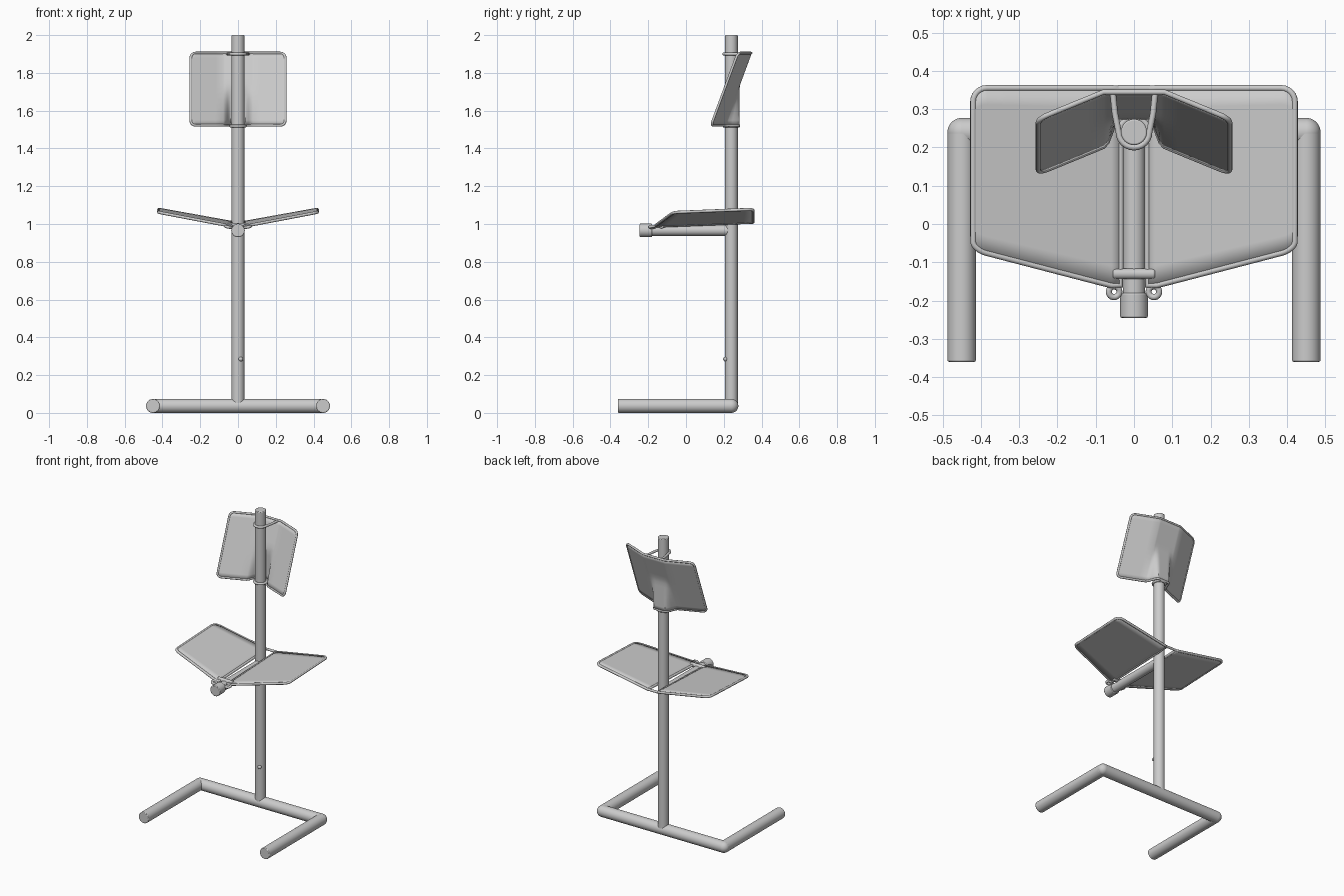
import bpy, bmesh
from math import sin, cos, pi
from mathutils import Vector

if "Cube" in bpy.data.objects:
    bpy.data.objects.remove(bpy.data.objects["Cube"])

PY = 0.24  # y of the upright pole


def finish(o, name, angle=0.7):
    o.name = name
    bpy.ops.object.select_all(action='DESELECT')
    o.select_set(True)
    bpy.context.view_layer.objects.active = o
    bpy.ops.object.shade_smooth_by_angle(angle=angle)
    return o


def tube(name, a, b, r, bevel=0.004):
    a, b = Vector(a), Vector(b)
    d = b - a
    bpy.ops.mesh.primitive_cylinder_add(vertices=40, radius=r, depth=d.length, location=(a + b) / 2)
    o = bpy.context.object
    o.rotation_euler = d.to_track_quat('Z', 'Y').to_euler()
    if bevel:
        m = o.modifiers.new('soft_end', 'BEVEL')
        m.width, m.segments = bevel, 2
        m.limit_method = 'ANGLE'
    return finish(o, name)


def ball(name, p, r):
    bpy.ops.mesh.primitive_uv_sphere_add(segments=40, ring_count=20, radius=r, location=p)
    return finish(bpy.context.object, name)


def ring(name, p, R, r, rot=(0, 0, 0)):
    bpy.ops.mesh.primitive_torus_add(major_radius=R, minor_radius=r, major_segments=40,
                                     minor_segments=12, location=p, rotation=rot)
    return finish(bpy.context.object, name)


def wire(name, pts, r, closed=False):
    cu = bpy.data.curves.new(name, 'CURVE')
    cu.dimensions = '3D'
    cu.bevel_depth, cu.bevel_resolution, cu.use_fill_caps = r, 3, True
    s = cu.splines.new('POLY')
    s.points.add(len(pts) - 1)
    for q, p in zip(s.points, pts):
        q.co = (*p, 1)
    s.use_cyclic_u = closed
    o = bpy.data.objects.new(name, cu)
    bpy.context.collection.objects.link(o)
    return o


def sling(name, cols, surf, thick, rim, rows=10):
    """Fabric panel: cols = (u, low, high), surf maps (u, v) to a point; hemmed rim around it."""
    bm = bmesh.new()
    grid = [[bm.verts.new(surf(u, lo + (hi - lo) * i / rows)) for i in range(rows + 1)]
            for u, lo, hi in cols]
    for c, d in zip(grid, grid[1:]):
        for i in range(rows):
            bm.faces.new((c[i], d[i], d[i + 1], c[i + 1]))
    bmesh.ops.recalc_face_normals(bm, faces=bm.faces)
    me = bpy.data.meshes.new(name)
    outline = [c[0].co.copy() for c in grid] + [v.co.copy() for v in grid[-1][1:-1]]
    outline += [c[-1].co.copy() for c in reversed(grid)] + [v.co.copy() for v in grid[0][-2:0:-1]]
    bm.to_mesh(me)
    bm.free()
    o = bpy.data.objects.new(name, me)
    bpy.context.collection.objects.link(o)
    m = o.modifiers.new('thickness', 'SOLIDIFY')
    m.thickness, m.offset = thick, 0
    finish(o, name)
    wire(name + '_hem', outline, rim, True)


# Base: U of tubes with rounded corners
BR = 0.037
tube('base_back_bar', (-0.45, PY, BR), (0.45, PY, BR), BR, 0)
for s, n in ((-1, 'left'), (1, 'right')):
    tube('base_leg_' + n, (s * 0.45, PY, BR), (s * 0.45, -0.36, BR), BR)
    ball('base_corner_' + n, (s * 0.45, PY, BR), BR)

# Upright pole, button and seat support tube
tube('upright_pole', (0, PY, 0.04), (0, PY, 2.0), 0.034)
ball('pole_button', (0.015, 0.208, 0.285), 0.012)
tube('seat_tube', (0, PY, 0.966), (0, -0.2, 0.966), 0.029, 0)
tube('seat_tube_cap', (0, -0.18, 0.966), (0, -0.245, 0.966), 0.036)


# Seat: two mirrored sloping panels with a slot between
def seat_pt(x, y):
    return Vector((x, y, 0.982 + 0.04 * (y + 0.16) + 0.18 * abs(x)))


def corner(k, r):
    return r * (1 - cos(k)), r * sin(k)


for s, n in ((-1, 'left'), (1, 'right')):
    cols = []
    R = 0.035
    xs = [0.035, 0.06, 0.15, 0.25, 0.33] + [0.42 - R + R * sin(i * pi / 12) for i in range(7)]
    for x in xs:
        t = min(1, max(0, (x - 0.42 + R) / R))
        drop = 1 - (1 - t * t) ** 0.5
        cols.append((s * x, -0.16 + 0.26 * max(0, x - 0.06) + 0.02 * drop, 0.355 - R * drop))
    sling('seat_' + n, cols, seat_pt, 0.01, 0.008)
    # Front hook loops holding the seat frame
    ring('seat_hook_' + n, (s * 0.052, -0.177, 0.985), 0.014, 0.008, (0.1, s * -0.2, 0))
wire('seat_back_link', [seat_pt(-0.04, 0.355), seat_pt(0.04, 0.355)], 0.008)
tube('seat_cross_clip', (-0.055, -0.13, 0.99), (0.055, -0.13, 0.99), 0.014)


# Backrest: leaning winged panel that wraps behind the pole
Z0, Z1, W = 1.522, 1.905, 0.25


def back_pt(x, z):
    a = abs(x)
    y = 0.2 + 0.37 * (z - 1.515) - 0.41 * max(0, a - 0.08)
    if a < 0.08:
        k = min(1, (0.08 - a) / 0.04)
        y += max(0, 0.279 - y) * k * k * (3 - 2 * k)
    return Vector((x, y, z))


R = 0.025
half = [0.01 * i for i in range(9)] + [0.12, 0.17] + [W - R + R * sin(i * pi / 12) for i in range(7)]
cols = []
for x in [-v for v in reversed(half[1:])] + half:
    t = min(1, max(0, (abs(x) - W + R) / R))
    drop = R * (1 - (1 - t * t) ** 0.5)
    cols.append((x, Z0 + drop, Z1 - drop))
sling('backrest', cols, back_pt, 0.008, 0.007, 14)

# Backrest fixings: ring at the bottom, wire loop around the pole at the top
ring('backrest_lower_ring', (0, PY, 1.518), 0.038, 0.008)
loop = [(-0.055, 0.34, 1.9), (-0.05, 0.29, 1.9)]
loop += [(-0.04 * cos(i * pi / 12), PY - 0.04 * sin(i * pi / 12), 1.9) for i in range(13)]
loop += [(0.05, 0.29, 1.9), (0.055, 0.34, 1.9)]
wire('backrest_upper_loop', loop, 0.008)
